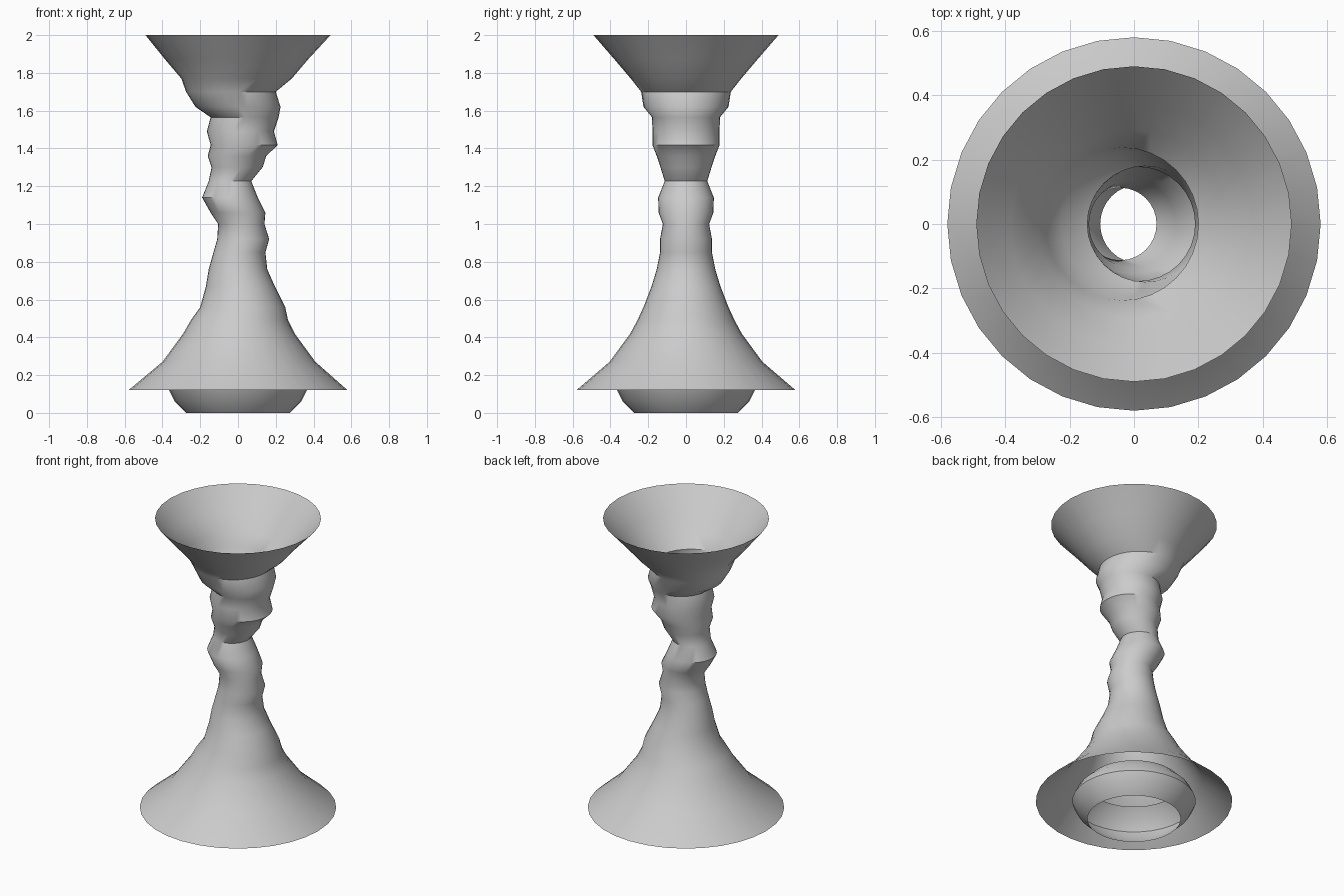
import bpy, bmesh, math

if "Cube" in bpy.data.objects:
    bpy.data.objects.remove(bpy.data.objects["Cube"])

SIDES = 32


def loft(name, rings):
    """Open tube through horizontal circles given as (z, left x, right x)."""
    bm = bmesh.new()
    previous = None
    for z, left, right in rings:
        cx, r = (left + right) / 2, (right - left) / 2
        ring = []
        for i in range(SIDES):
            a = 2 * math.pi * i / SIDES
            ring.append(bm.verts.new((cx + r * math.cos(a), r * math.sin(a), z)))
        if previous:
            for i in range(SIDES):
                j = (i + 1) % SIDES
                bm.faces.new((previous[i], previous[j], ring[j], ring[i]))
        previous = ring
    mesh = bpy.data.meshes.new(name)
    bm.to_mesh(mesh)
    bm.free()
    obj = bpy.data.objects.new(name, mesh)
    bpy.context.collection.objects.link(obj)
    bpy.ops.object.select_all(action='DESELECT')
    obj.select_set(True)
    bpy.context.view_layer.objects.active = obj
    bpy.ops.object.shade_smooth_by_angle(angle=math.radians(40))
    return obj


# Flared foot, twisting stem and open funnel in one skin
loft("twisted_stem", [
    (0.12, -0.58, 0.58), (0.27, -0.40, 0.41), (0.42, -0.29, 0.30),
    (0.49, -0.25, 0.265), (0.56, -0.20, 0.25), (0.67, -0.17, 0.195),
    (0.76, -0.155, 0.155), (0.85, -0.13, 0.145), (0.92, -0.11, 0.165),
    (1.00, -0.105, 0.14), (1.06, -0.145, 0.145), (1.14, -0.19, 0.105),
    (1.227, -0.155, 0.07), (1.30, -0.14, 0.13), (1.36, -0.16, 0.15),
    (1.418, -0.145, 0.21), (1.49, -0.165, 0.19), (1.565, -0.145, 0.215),
    (1.62, -0.225, 0.225), (1.70, -0.275, 0.20), (1.77, -0.30, 0.285),
    (1.87, -0.385, 0.37), (2.00, -0.49, 0.49),
])

# Barrel-shaped collar tucked under the flare
loft("base_collar", [(z, -r, r) for z, r in (
    (0.0, 0.275), (0.06, 0.335), (0.12, 0.365), (0.18, 0.335), (0.24, 0.275))])
